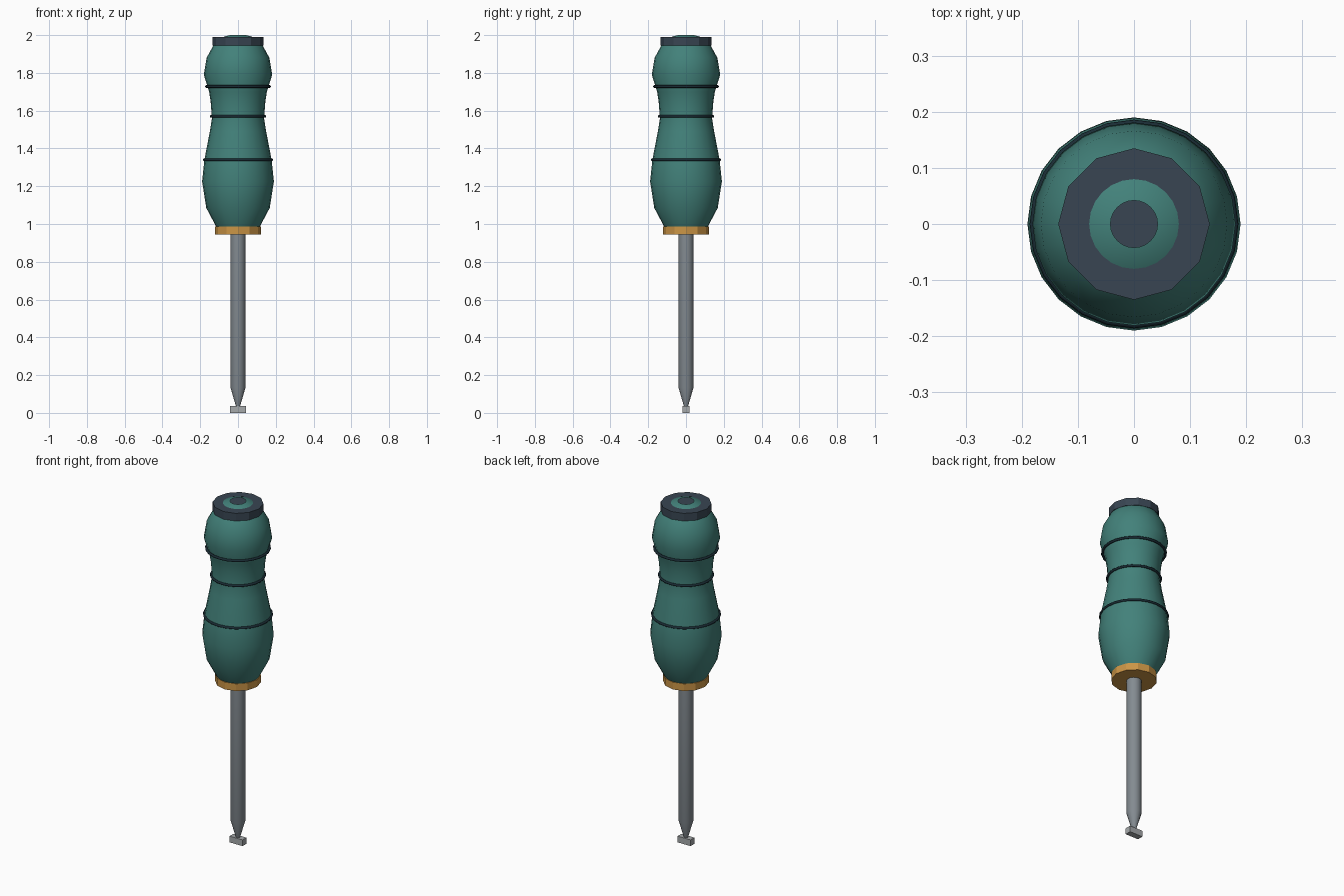
import bpy, bmesh, math

if "Cube" in bpy.data.objects:
    bpy.data.objects.remove(bpy.data.objects["Cube"])

def material(name, col):
    m = bpy.data.materials.new(name)
    m.diffuse_color = (*col, 1)
    m.use_nodes = True
    m.node_tree.nodes["Principled BSDF"].inputs["Base Color"].default_value = m.diffuse_color
    return m

GREEN = material("green_grip", (0.055, 0.22, 0.195))
DARK = material("dark_rubber", (0.04, 0.06, 0.085))
BLACK = material("black_ring", (0.01, 0.025, 0.035))
BRASS = material("brass", (0.60, 0.30, 0.06))
STEEL = material("steel", (0.23, 0.26, 0.285))
TIP = material("tip_steel", (0.38, 0.40, 0.41))

def lathe(name, profile, sides, mat, angle=40, top=True):
    """Spin (radius, z) points round the z axis and close the ends."""
    bm = bmesh.new()
    rings = []
    for r, z in profile:
        rings.append([bm.verts.new((r * math.cos(2 * math.pi * i / sides),
                                    r * math.sin(2 * math.pi * i / sides), z))
                      for i in range(sides)])
    for a, b in zip(rings, rings[1:]):
        for i in range(sides):
            j = (i + 1) % sides
            bm.faces.new((a[i], a[j], b[j], b[i]))
    bm.faces.new(rings[0][::-1])
    if top:
        bm.faces.new(rings[-1])
    me = bpy.data.meshes.new(name)
    bm.to_mesh(me)
    bm.free()
    ob = bpy.data.objects.new(name, me)
    bpy.context.collection.objects.link(ob)
    finish(ob, name, mat, angle)

def finish(ob, name, mat, angle):
    ob.name = name
    ob.data.materials.append(mat)
    if angle:
        bpy.ops.object.select_all(action='DESELECT')
        ob.select_set(True)
        bpy.context.view_layer.objects.active = ob
        bpy.ops.object.shade_smooth_by_angle(angle=math.radians(angle))

# Contoured grip, open at the top so the cap shows through
lathe("handle", [(0.115, 0.985), (0.168, 1.085), (0.190, 1.225), (0.178, 1.34),
                 (0.149, 1.49), (0.138, 1.56), (0.145, 1.65), (0.153, 1.70),
                 (0.181, 1.79), (0.166, 1.88), (0.128, 1.95), (0.080, 1.99),
                 (0.042, 2.0)], 24, GREEN, 60, top=False)

# End cap and ferrule
lathe("end_cap", [(0.135, 1.945), (0.135, 1.99)], 12, DARK, 0)
lathe("ferrule", [(0.122, 0.945), (0.122, 0.987)], 12, BRASS, 0)

# Shaft with its tapered end
lathe("shaft", [(0.008, 0.025), (0.040, 0.135), (0.040, 0.95)], 16, STEEL, 30)

# Grip rings
for i, (z, r) in enumerate([(1.34, 0.179), (1.57, 0.142), (1.728, 0.168)]):
    bpy.ops.mesh.primitive_torus_add(major_segments=24, minor_segments=8,
                                     major_radius=r, minor_radius=0.007,
                                     location=(0, 0, z))
    finish(bpy.context.object, f"grip_ring_{i + 1}", BLACK, 60)

# Flat driver tip
bpy.ops.mesh.primitive_cube_add(size=1, location=(0, 0, 0.018))
tip = bpy.context.object
tip.scale = (0.084, 0.036, 0.036)
finish(tip, "driver_tip", TIP, 0)
